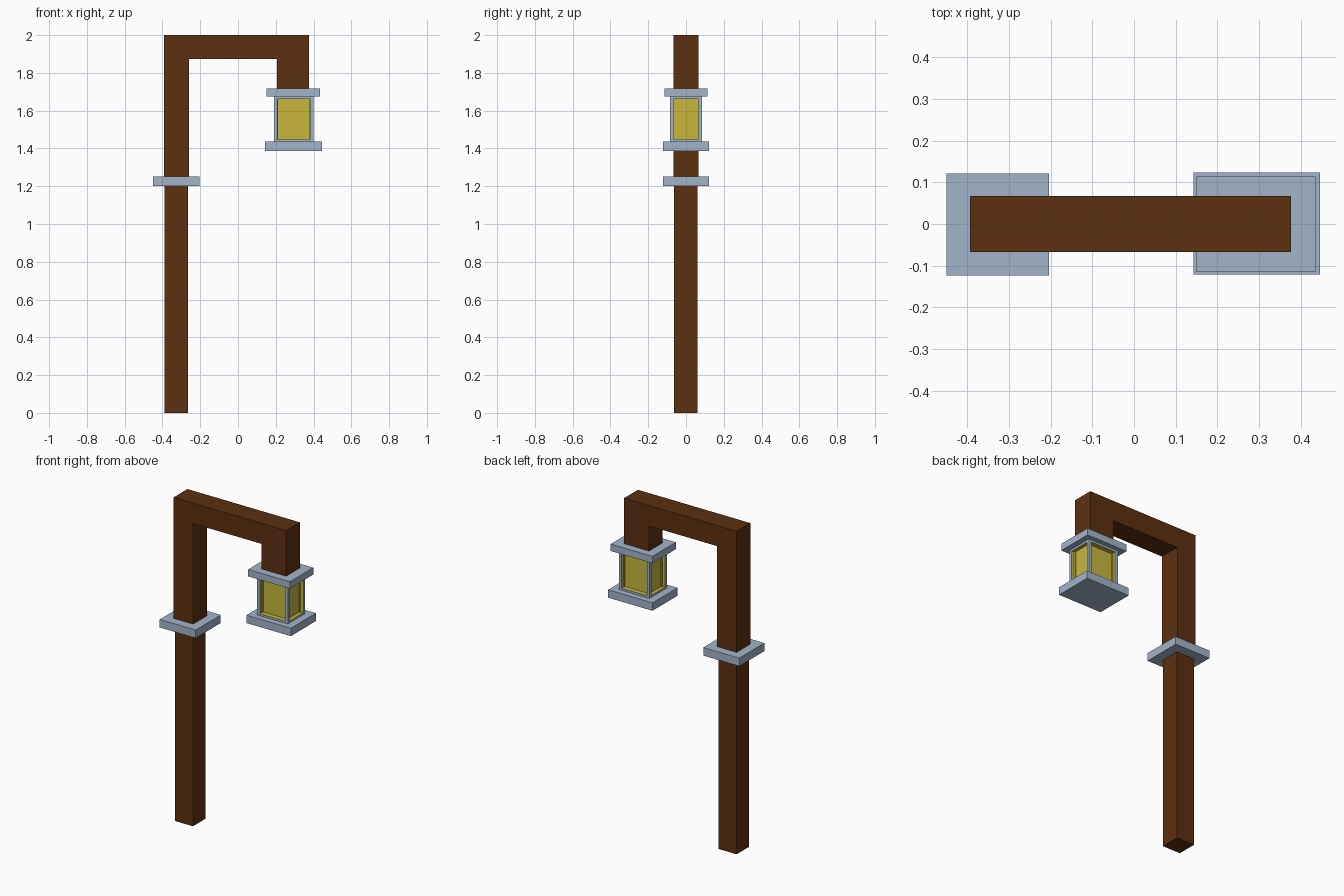
import bpy, bmesh

if "Cube" in bpy.data.objects:
    bpy.data.objects.remove(bpy.data.objects["Cube"])


def material(name, rgb):
    m = bpy.data.materials.new(name)
    m.diffuse_color = (*rgb, 1)
    m.use_nodes = True
    m.node_tree.nodes["Principled BSDF"].inputs["Base Color"].default_value = m.diffuse_color
    return m


WOOD = material("wood", (0.107, 0.03, 0.005))
GLASS = material("glass", (0.58, 0.48, 0.045))
METAL = material("metal", (0.36, 0.46, 0.59))


def finish(name, bm, *mats):
    bmesh.ops.recalc_face_normals(bm, faces=bm.faces)
    me = bpy.data.meshes.new(name)
    bm.to_mesh(me)
    bm.free()
    for m in mats:
        me.materials.append(m)
    ob = bpy.data.objects.new(name, me)
    bpy.context.collection.objects.link(ob)
    return ob


def box_bm(x, y, z):
    bm = bmesh.new()
    bmesh.ops.create_cube(bm, size=1)
    for v in bm.verts:
        for i, (lo, hi) in enumerate((x, y, z)):
            v.co[i] = lo if v.co[i] < 0 else hi
    return bm


def box(name, x, y, z, mat):
    return finish(name, box_bm(x, y, z), mat)


# Lower post and the collar around its top
box("lower_post", (-0.388, -0.264), (-0.063, 0.06), (0, 1.21), WOOD)
box("post_collar", (-0.449, -0.203), (-0.123, 0.121), (1.202, 1.252), METAL)

# Upper post, arm and hanger as one bent beam
profile = [(-0.393, 1.24), (-0.393, 2.0), (0.376, 2.0), (0.376, 1.70),
           (0.206, 1.70), (0.206, 1.873), (-0.26, 1.873), (-0.26, 1.24)]
bm = bmesh.new()
face = bm.faces.new([bm.verts.new((x, -0.067, z)) for x, z in profile])
ext = bmesh.ops.extrude_face_region(bm, geom=[face])["geom"]
bmesh.ops.translate(bm, vec=(0, 0.134, 0),
                    verts=[g for g in ext if isinstance(g, bmesh.types.BMVert)])
finish("bent_beam", bm, WOOD)

# Lantern cap and base plates
box("lantern_cap", (0.15, 0.435), (-0.115, 0.114), (1.675, 1.718), METAL)
box("lantern_base", (0.143, 0.446), (-0.121, 0.123), (1.387, 1.436), METAL)

# Lantern body with a recessed yellow window on each side
bm = box_bm((0.19, 0.40), (-0.085, 0.085), (1.43, 1.68))
bm.normal_update()
windows = [f for f in bm.faces if abs(f.normal.z) < 0.5]
bmesh.ops.inset_individual(bm, faces=windows, thickness=0.026)
bm.normal_update()
for f in windows:
    depth = 0.03 if abs(f.normal.y) > 0.5 else 0.022
    walls = bmesh.ops.inset_individual(bm, faces=[f], thickness=0, depth=-depth)["faces"]
    for g in [f, *walls]:
        g.material_index = 1
finish("lantern_body", bm, METAL, GLASS)
